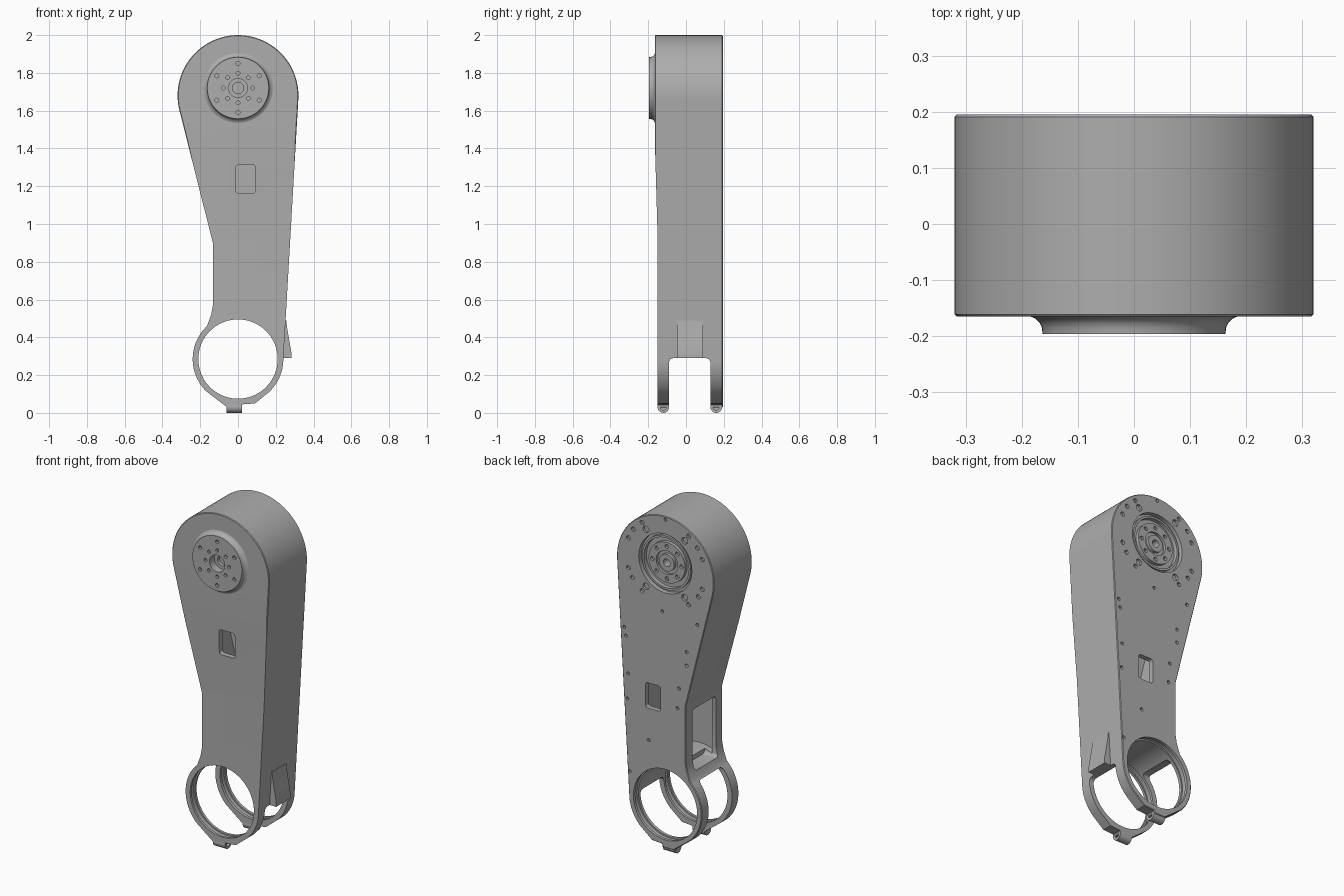
import bpy, bmesh
from math import sin, cos, pi, radians
from mathutils import Matrix, Vector

cube = bpy.data.objects.get("Cube")
if cube:
    bpy.data.objects.remove(cube, do_unlink=True)

grey = bpy.data.materials.new("machined grey")
grey.use_nodes = True
grey.diffuse_color = (0.42, 0.42, 0.42, 1)
grey.node_tree.nodes["Principled BSDF"].inputs["Base Color"].default_value = (0.42, 0.42, 0.42, 1)

HUB = (0, 1.72)      # motor axis
RING = (0, 0.285)    # clamp axis


def arc(centre, r, start, end, n):
    steps = [radians(start + (end - start) * i / n) for i in range(n + 1)]
    return [(centre[0] + r * cos(a), centre[1] + r * sin(a)) for a in steps]


def make(name, bm):
    bmesh.ops.recalc_face_normals(bm, faces=bm.faces)
    mesh = bpy.data.meshes.new(name)
    bm.to_mesh(mesh)
    bm.free()
    ob = bpy.data.objects.new(name, mesh)
    bpy.context.collection.objects.link(ob)
    return ob


def add_prism(bm, pts, lo, hi, axis="y"):
    """Extrude a 2D outline along y (x, z points) or along x (y, z points)."""
    place = (lambda p, d: (p[0], d, p[1])) if axis == "y" else (lambda p, d: (d, p[0], p[1]))
    a = [bm.verts.new(place(p, lo)) for p in pts]
    b = [bm.verts.new(place(p, hi)) for p in pts]
    bm.faces.new(a)
    bm.faces.new(b[::-1])
    for i in range(len(pts)):
        j = (i + 1) % len(pts)
        bm.faces.new((a[i], b[i], b[j], a[j]))


def prism(name, pts, lo, hi, axis="y"):
    bm = bmesh.new()
    add_prism(bm, pts, lo, hi, axis)
    return make(name, bm)


def circle(centre, r, n=64):
    return arc(centre, r, 0, 360 * (n - 1) / n, n - 1)


def rect(x0, x1, z0, z1):
    return [(x0, z0), (x1, z0), (x1, z1), (x0, z1)]


def rounded(x0, x1, z0, z1, r):
    return (arc((x1 - r, z1 - r), r, 0, 90, 4) + arc((x0 + r, z1 - r), r, 90, 180, 4)
            + arc((x0 + r, z0 + r), r, 180, 270, 4) + arc((x1 - r, z0 + r), r, 270, 360, 4))


def drills(spots, lo, hi):
    bm = bmesh.new()
    for x, z, r in spots:
        add_prism(bm, circle((x, z), r, 12), lo, hi)
    return make("drills", bm)


def bake(ob):
    bpy.context.view_layer.update()
    deps = bpy.context.evaluated_depsgraph_get()
    mesh = bpy.data.meshes.new_from_object(ob.evaluated_get(deps))
    ob.modifiers.clear()
    ob.data = mesh


def cut(ob, cutter):
    mod = ob.modifiers.new("cut", "BOOLEAN")
    mod.operation = "DIFFERENCE"
    mod.solver = "EXACT"
    mod.object = cutter
    bake(ob)
    bpy.data.objects.remove(cutter, do_unlink=True)


def lathe(name, profile):
    """Turn (radius, y) points about the motor axis."""
    bm = bmesh.new()
    verts = [bm.verts.new((r, y, 0)) for r, y in profile]
    edges = [bm.edges.new(pair) for pair in zip(verts, verts[1:])]
    bmesh.ops.spin(bm, geom=verts + edges, cent=(0, 0, 0), axis=(0, 1, 0),
                   angle=2 * pi, steps=64, use_merge=True)
    bmesh.ops.remove_doubles(bm, verts=bm.verts, dist=0.0001)
    bmesh.ops.translate(bm, verts=bm.verts, vec=(HUB[0], 0, HUB[1]))
    return make(name, bm)


# Arm housing: round head, offset waist, clamp ring
outline = (arc((0, 1.68), 0.32, -4, 194, 48)
           + [(-0.133, 0.9), (-0.133, 0.57), (-0.142, 0.52)]
           + arc(RING, 0.24, 133, 225, 20)
           + [(-0.055, 0.028), (0.02, 0.028), (0.02, 0.045), (0.09, 0.05)]
           + arc(RING, 0.24, -46, 0, 12))
body = prism("arm_housing", outline, -0.165, 0.195)
bevel = body.modifiers.new("edge", "BEVEL")
bevel.width = 0.004
bevel.segments = 1
bevel.limit_method = "ANGLE"
bevel.angle_limit = radians(60)
bake(body)

# Front face tapers slightly toward the waist
cut(body, prism("taper", [(-0.3, -0.1), (-0.15, -0.1), (-0.15, 0.92), (-0.1652, 1.45), (-0.3, 1.45)],
                -1, 1, "x"))
# Hollow inside, its floor curved around the clamp bore
cavity = (arc((0, 1.68), 0.295, -4, 194, 48) + [(-0.108, 0.9)]
          + arc(RING, 0.25, 116, 36, 16))
cut(body, prism("cavity", cavity, -0.125, 0.165))
# Side opening above the clamp
cut(body, prism("side_opening", rounded(-0.09, 0.13, 0.5, 0.86, 0.02), -0.3, -0.06, "x"))
# Clamp bore and the gap between the two prongs
cut(body, prism("bore", circle(RING, 0.21, 72), -0.3, 0.3))
cut(body, prism("prong_gap", rounded(-0.09, 0.13, -0.2, 0.29, 0.025), -0.4, 0.4, "x"))
cut(body, prism("rear_gap", rounded(-0.09, 0.13, 0.2, 0.45, 0.02), -0.4, -0.1, "x"))
for lo, hi in ((-0.135, -0.105), (0.148, 0.178)):
    cut(body, prism("bore_groove", circle(RING, 0.218, 72), lo, hi))
# Cable windows, front and back
cut(body, prism("front_window", rounded(-0.013, 0.092, 1.163, 1.313, 0.015), -0.3, -0.05))
cut(body, prism("back_window", rounded(0.03, 0.13, 0.83, 0.98, 0.015), 0.05, 0.3))
# Motor seats
cut(body, prism("front_seat", circle(HUB, 0.15), -0.3, -0.05))
cut(body, prism("back_seat", circle(HUB, 0.175), 0.05, 0.3))


def polar(r, angles, size):
    return [(HUB[0] + r * cos(radians(a)), HUB[1] + r * sin(radians(a)), size) for a in angles]


# Screw holes on the back cover
spots = [(0.27, 1.27), (0.26, 1.22), (0.245, 1.0), (0.25, 0.85), (0.235, 0.42), (0.11, 0.64),
         (0.02, 1.43), (-0.21, 1.41), (-0.14, 1.23), (-0.14, 1.15), (-0.09, 1.0), (-0.08, 0.88)]
holes = [(x, z, 0.01) for x, z in spots]
holes += polar(0.212, (53, 127, 233, 307), 0.02)
holes += polar(0.255, (53, 127, 233, 307), 0.013)
holes += polar(0.258, (20, 35, -20, -33, 145, 160, 200, 213), 0.013)
holes += polar(0.26, (90,), 0.01)
cut(body, drills(holes, 0.18, 0.25))

# Output flange on the front, with a filleted foot
front = lathe("front_flange", [
    (0, -0.13), (0.03, -0.13), (0.03, -0.15), (0.05, -0.15), (0.05, -0.196), (0.163, -0.196),
    (0.164, -0.185), (0.168, -0.176), (0.175, -0.169), (0.184, -0.165), (0.184, -0.15), (0, -0.11)])
holes = polar(0.13, range(30, 390, 60), 0.011) + polar(0.078, range(0, 360, 45), 0.01)
cut(front, drills(holes, -0.3, -0.178))

# Motor face set into the back
back = lathe("back_motor", [
    (0, 0.12), (0.022, 0.12), (0.022, 0.182), (0.05, 0.182), (0.05, 0.165), (0.07, 0.165),
    (0.07, 0.18), (0.12, 0.18), (0.12, 0.16), (0.148, 0.16), (0.148, 0.185), (0.16, 0.185),
    (0.16, 0.168), (0.18, 0.168), (0.18, 0.1), (0, 0.1)])
cut(back, drills(polar(0.096, range(0, 360, 45), 0.012), 0.165, 0.3))

# Clamp screw lugs under each prong, drilled along x
lugs = []
for name, y in (("front_clamp_lug", -0.12), ("back_clamp_lug", 0.16)):
    lug = prism(name, circle((y, 0.031), 0.031, 24), -0.06, 0.02, "x")
    cut(lug, prism("lug_hole", circle((y, 0.031), 0.016, 16), -0.03, 0.1, "x"))
    lugs.append(lug)

# Ramp-shaped stop on the side wall
stop = prism("side_stop", [(0.235, 0.29), (0.283, 0.29), (0.283, 0.32), (0.272, 0.38),
                           (0.26, 0.45), (0.256, 0.49), (0.24, 0.49)], -0.045, 0.09)

for ob in [body, front, back, stop] + lugs:
    ob.data.materials.clear()
    ob.data.materials.append(grey)
    bpy.ops.object.select_all(action="DESELECT")
    ob.select_set(True)
    bpy.context.view_layer.objects.active = ob
    bpy.ops.object.shade_smooth_by_angle(angle=radians(30))
